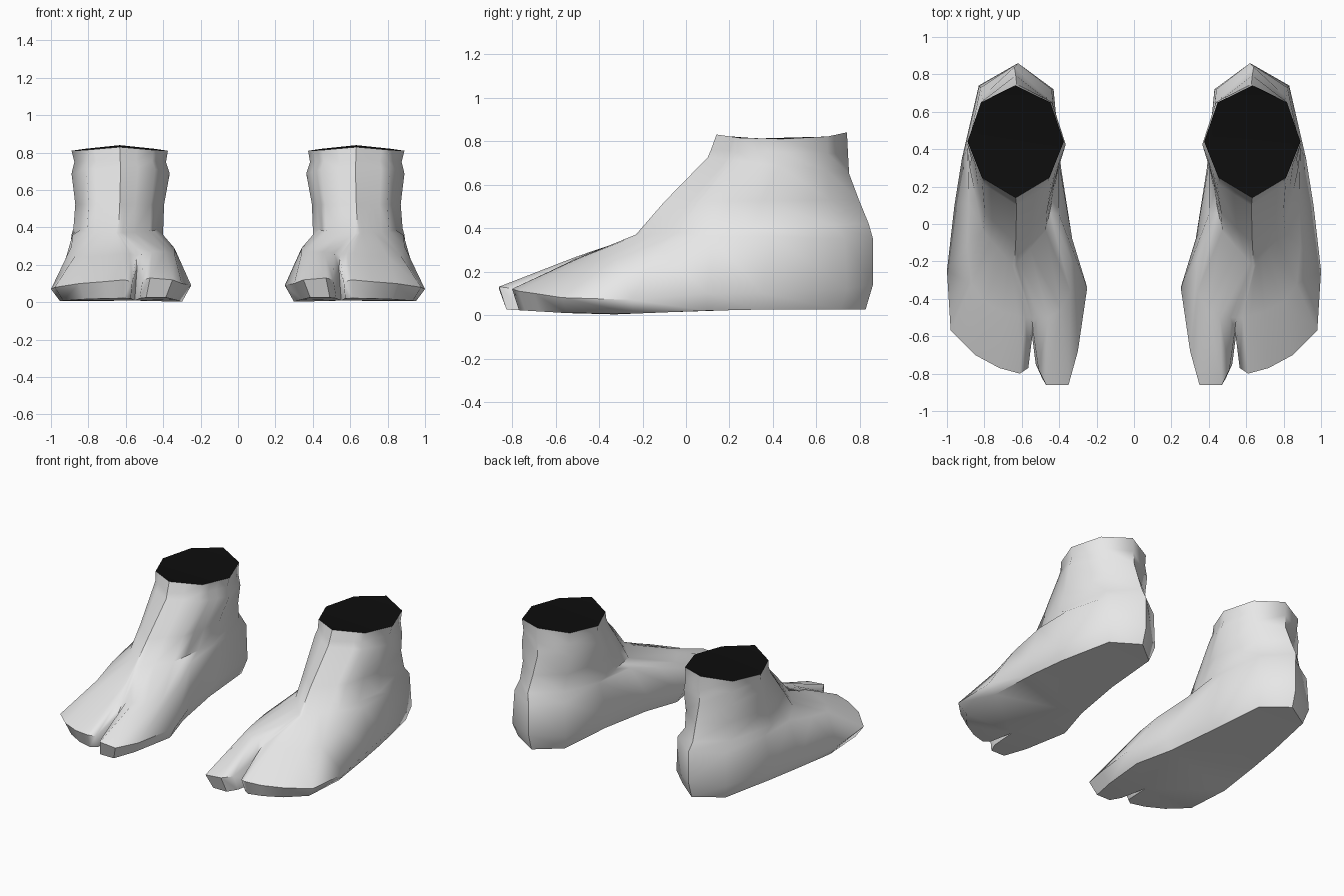
import bpy, bmesh, math

if "Cube" in bpy.data.objects:
    bpy.data.objects.remove(bpy.data.objects["Cube"])


def material(name, rgb):
    m = bpy.data.materials.new(name)
    m.diffuse_color = (*rgb, 1)
    m.use_nodes = True
    m.node_tree.nodes["Principled BSDF"].inputs["Base Color"].default_value = m.diffuse_color
    return m


GREY = material("light_grey", (0.8, 0.8, 0.8))
BLACK = material("black", (0.004, 0.004, 0.004))

# Columns around the foot: widest edge (x, y, z), then the line above it over toes and heel
COLUMNS = [
    ((.62, .86, .14), (.62, .86, .35)),     # heel
    ((.83, .74, .12), (.82, .73, .35)),
    ((.92, .35, .10), (.89, .40, .36)),     # outer side
    ((.96, .10, .10), (.885, .12, .36)),
    ((1.0, -.25, .07), (.89, -.12, .30)),
    ((.98, -.57, .08), (.87, -.32, .25)),   # small toes
    ((.85, -.70, .10), (.80, -.42, .245)),
    ((.72, -.77, .11), (.70, -.47, .25)),
    ((.61, -.80, .12), (.62, -.49, .26)),
    ((.565, -.77, .11), (.58, -.50, .26)),
    ((.54, -.57, .18), (.545, -.50, .25)),  # cleft
    ((.51, -.78, .12), (.515, -.50, .265)),
    ((.47, -.86, .13), (.46, -.50, .27)),   # big toe
    ((.35, -.86, .12), (.39, -.46, .27)),
    ((.30, -.68, .10), (.34, -.36, .26)),
    ((.25, -.34, .09), (.34, -.18, .29)),   # inner side
    ((.33, -.08, .10), (.40, .05, .36)),
    ((.39, .30, .12), (.41, .38, .38)),
    ((.43, .72, .12), (.44, .72, .36)),
]

# Position of each column along the octagonal ankle rings
STEPS = [0, 1, 2, 2.5, 3, 3.25, 3.5, 3.7, 3.85, 3.93, 4, 4.07, 4.15, 4.5, 5, 5.3, 5.6, 6, 7]
OCTAGON = [(0, 1), (.72, .7), (1, 0), (.7, -.64), (0, -1), (-.7, -.64), (-1, 0), (-.72, .7)]

# Ankle rings: front y, front z, back y, back z, inner x, outer x, side sag
RINGS = [
    (-.23, .37, .84, .42, .40, .88, 0),
    (-.10, .52, .795, .53, .395, .87, 0),
    (.10, .725, .75, .65, .365, .89, 0),
    (.115, .76, .745, .74, .385, .875, 0),
    (.14, .83, .74, .84, .375, .89, .025),
]


def ring_point(ring, step):
    yf, zf, yb, zb, xi, xo, sag = ring
    i, t = int(step), step - int(step)
    (ax, ay), (bx, by) = OCTAGON[i], OCTAGON[(i + 1) % 8]
    u, v = ax + (bx - ax) * t, ay + (by - ay) * t
    f = (v + 1) / 2
    return ((xi + xo) / 2 + u * (xo - xi) / 2, yf + (yb - yf) * f,
            zf + (zb - zf) * f - sag * abs(u))


def sole_point(p):
    x, y = .63 + (p[0] - .63) * .87, p[1] * .96
    z = min(.025, .04 * (y + .4)) if y > -.4 else .06 * (-.4 - y)
    return (x, y, z)


def build_foot(name, side):
    bm = bmesh.new()
    loops = [[sole_point(c[0]) for c in COLUMNS],
             [c[0] for c in COLUMNS], [c[1] for c in COLUMNS]]
    loops += [[ring_point(r, s) for s in STEPS] for r in RINGS]
    rows = [[bm.verts.new((side * x, y, z)) for x, y, z in loop] for loop in loops]
    n = len(COLUMNS)
    # Skin
    for low, high in zip(rows, rows[1:]):
        for i in range(n):
            j = (i + 1) % n
            bm.faces.new((low[i], low[j], high[j], high[i]))
    # Sole and dark ankle cap
    sole = bm.faces.new(rows[0])
    cap = bm.faces.new(rows[-1])
    cap.material_index = 1
    bmesh.ops.recalc_face_normals(bm, faces=bm.faces)
    bmesh.ops.triangulate(bm, faces=[sole, cap])
    mesh = bpy.data.meshes.new(name)
    bm.to_mesh(mesh)
    bm.free()
    mesh.materials.append(GREY)
    mesh.materials.append(BLACK)
    ob = bpy.data.objects.new(name, mesh)
    bpy.context.collection.objects.link(ob)
    bpy.ops.object.select_all(action='DESELECT')
    ob.select_set(True)
    bpy.context.view_layer.objects.active = ob
    bpy.ops.object.shade_smooth_by_angle(angle=math.radians(55))


build_foot("left_foot", 1)
build_foot("right_foot", -1)
